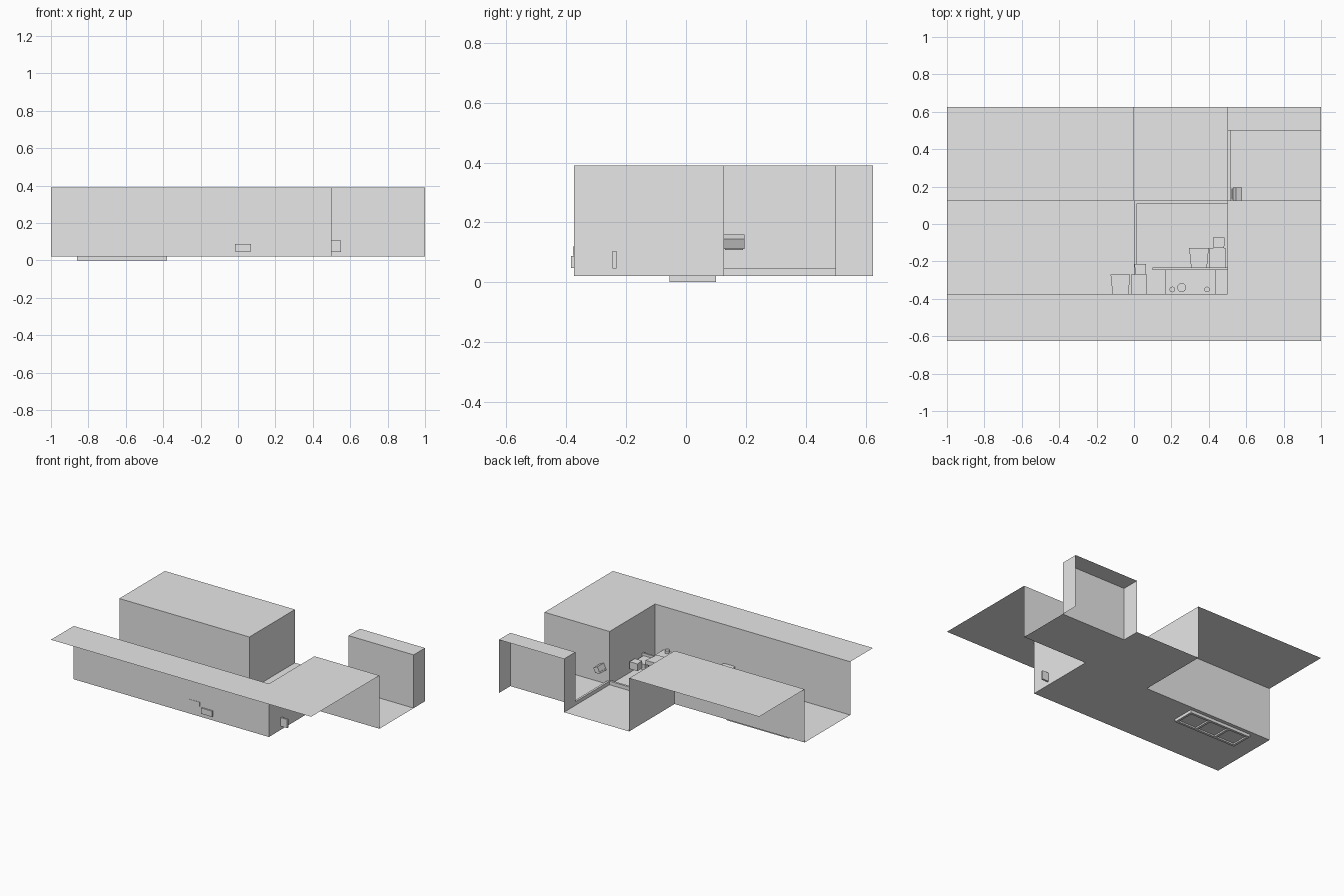
import bpy
import bmesh
from math import radians
from mathutils import Matrix, Vector

old = bpy.data.objects.get("Cube")
if old:
    bpy.data.objects.remove(old, do_unlink=True)

grey = bpy.data.materials.new("plain grey")
grey.use_nodes = True
grey.diffuse_color = (0.8, 0.8, 0.8, 1)
grey.node_tree.nodes["Principled BSDF"].inputs["Base Color"].default_value = (0.8, 0.8, 0.8, 1)

LOW, HIGH = 0.02, 0.39          # floor and wall-top heights


def finish(name, bm):
    mesh = bpy.data.meshes.new(name)
    bm.to_mesh(mesh)
    bm.free()
    mesh.materials.append(grey)
    obj = bpy.data.objects.new(name, mesh)
    bpy.context.collection.objects.link(obj)
    return obj


def level(name, z, *areas):
    """Horizontal sheets, each area given as x0, x1, y0, y1."""
    bm = bmesh.new()
    for x0, x1, y0, y1 in areas:
        bm.faces.new([bm.verts.new((x, y, z)) for x, y in
                      ((x0, y0), (x1, y0), (x1, y1), (x0, y1))])
    return finish(name, bm)


def wall(name, *path):
    """Upright sheets that follow a path of x, y points."""
    bm = bmesh.new()
    rows = [[bm.verts.new((x, y, z)) for z in (LOW, HIGH)] for x, y in path]
    for a, b in zip(rows, rows[1:]):
        bm.faces.new((a[0], b[0], b[1], a[1]))
    return finish(name, bm)


def box(name, x0, x1, y0, y1, z0, z1, taper=1.0, turn=None):
    """Box from its bounds; taper narrows the -y end."""
    bm = bmesh.new()
    bmesh.ops.create_cube(bm, size=1)
    for v in bm.verts:
        if v.co.y < 0:
            v.co.x *= taper
        v.co = Vector((v.co.x * (x1 - x0), v.co.y * (y1 - y0), v.co.z * (z1 - z0)))
    if turn:
        bm.transform(Matrix.Rotation(radians(turn), 4, "Y"))
    bm.transform(Matrix.Translation(((x0 + x1) / 2, (y0 + y1) / 2, (z0 + z1) / 2)))
    return finish(name, bm)


# Floors of the hall, the back room and the side passage
level("floor", LOW, (-1, 0.5, -0.375, 0.125), (0, 0.5, 0.125, 0.625),
      (0.5, 1, 0.125, 0.5))

# Flat tops outside the rooms
level("wall_tops", HIGH, (-1, 0, 0.125, 0.625), (-1, 1, -0.625, -0.375),
      (0.5, 1, -0.375, 0.125), (0.5, 1, 0.5, 0.625))

# Thin walls
wall("front_and_side_wall", (-1, -0.375), (0.5, -0.375), (0.5, 0.125), (1, 0.125))
wall("hall_back_wall", (-1, 0.125), (0, 0.125), (0, 0.625))
wall("passage_back_wall", (0.5, 0.625), (0.5, 0.5), (1, 0.5), (1, 0.625))

# Low door sills
box("passage_sill", 0.5, 0.515, 0.125, 0.5, LOW, 0.045)
box("hall_sill", 0, 0.015, -0.375, 0.125, LOW, 0.045)
box("room_sill", 0.015, 0.5, 0.11, 0.125, LOW, 0.045)

# Three-pane panel set into the floor
for y in (-0.055, 0.083):
    box("panel_rail", -0.86, -0.38, y, y + 0.017, 0, 0.021)
for i in range(4):
    x = -0.86 + i * 0.1545
    box("panel_bar", x, x + 0.0165, -0.038, 0.083, 0, 0.021)
for i in range(3):
    x = -0.8435 + i * 0.1545
    box("panel_pane", x, x + 0.138, -0.038, 0.083, 0.01, 0.0205)

# Counter with a thin front board and round knobs
box("counter_board", 0.1, 0.55, -0.245, -0.233, 0.045, 0.105)
box("counter", 0.165, 0.435, -0.373, -0.245, LOW, 0.09)
for x, y, r in ((0.205, -0.35, 0.015), (0.255, -0.34, 0.024), (0.39, -0.35, 0.015)):
    bm = bmesh.new()
    bmesh.ops.create_cone(bm, cap_ends=True, segments=16, radius1=r, radius2=r,
                          depth=0.02, matrix=Matrix.Translation((x, y, 0.1)))
    finish("counter_knob", bm)

# Two matching pairs of a stool and a chair
for dx, dy in ((0, 0), (0.42, 0.142)):
    box("stool", -0.125 + dx, -0.02 + dx, -0.377 + dy, -0.27 + dy, 0.09, 0.12, 0.8)
    box("stool_base", -0.09 + dx, -0.03 + dx, -0.36 + dy, -0.29 + dy, LOW, 0.09)
    box("chair_seat", -0.015 + dx, 0.07 + dx, -0.385 + dy, -0.27 + dy, 0.048, 0.088)
    box("chair_back", 0.003 + dx, 0.065 + dx, -0.27 + dy, -0.213 + dy, 0.06, 0.11, 0.9)

# Tilted fixture on the passage wall
box("wall_fixture", 0.535, 0.57, 0.125, 0.195, 0.116, 0.154, turn=25)
box("fixture_lip", 0.521, 0.551, 0.13, 0.19, 0.113, 0.123, turn=25)
